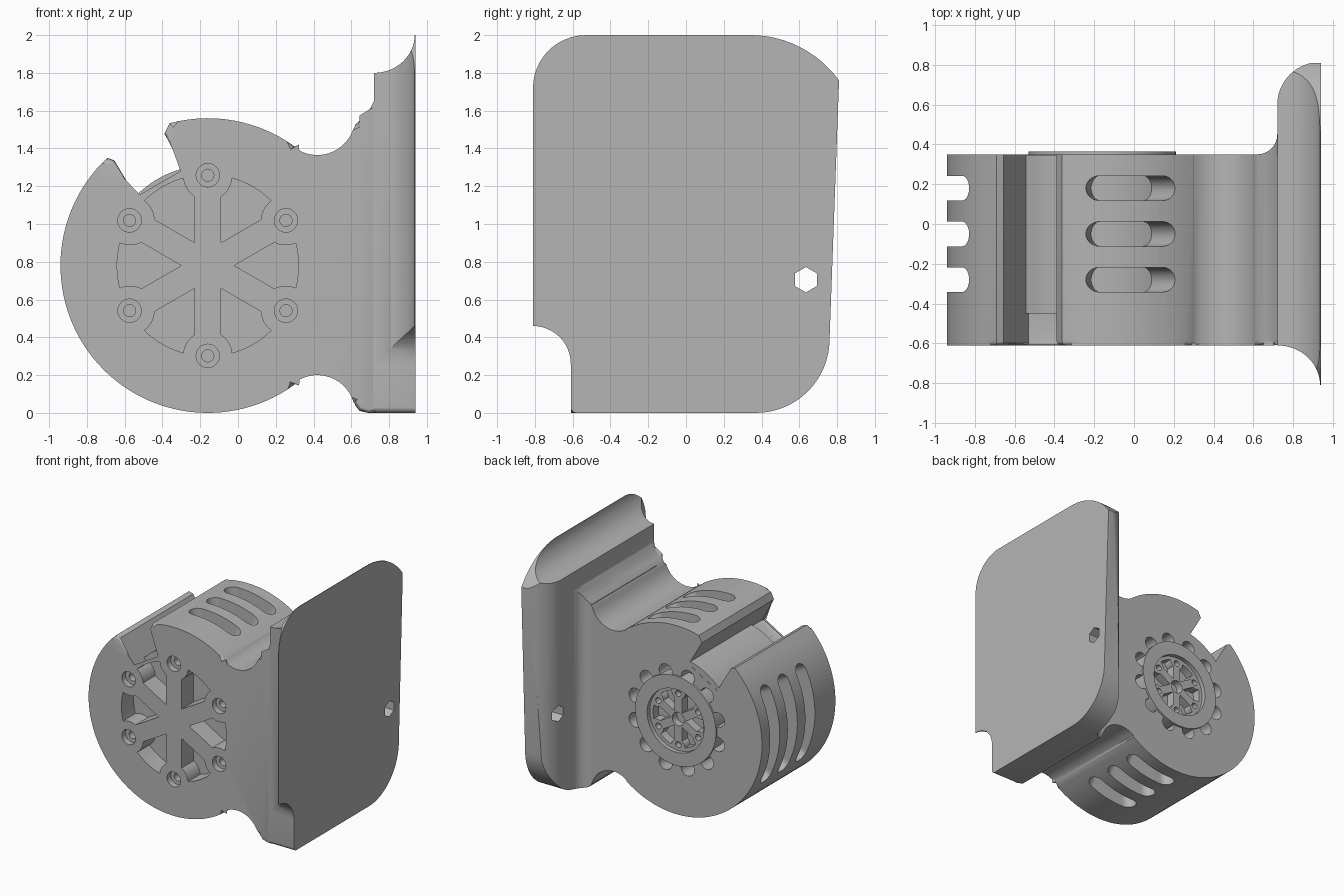
import bpy, bmesh
from math import sin, cos, radians, pi
from mathutils import Vector

cube = bpy.data.objects.get("Cube")
if cube:
    bpy.data.objects.remove(cube, do_unlink=True)

CX, CZ = -0.16, 0.78          # axis of the round housing
FRONT, BACK, INNER = -0.61, 0.35, -0.45

grey = bpy.data.materials.new("plain_grey")
grey.use_nodes = True
grey.diffuse_color = (0.46, 0.46, 0.46, 1)
grey.node_tree.nodes["Principled BSDF"].inputs["Base Color"].default_value = (0.46, 0.46, 0.46, 1)


def arc(cx, cy, r, a0, a1, n=12, ry=None):
    """Points along a circular or elliptical arc, angles in degrees."""
    ry = r if ry is None else ry
    angles = [radians(a0 + (a1 - a0) * i / n) for i in range(n + 1)]
    return [(cx + r * cos(a), cy + ry * sin(a)) for a in angles]


def circle(cx, cy, r, n=32):
    return arc(cx, cy, r, 0, 360 * (n - 1) / n, n - 1)


def prism(bm, outline, axis, a, b):
    """Extrude a 2D outline along an axis between a and b."""
    place = {"x": lambda u, v, w: (w, u, v),
             "y": lambda u, v, w: (u, w, v),
             "z": lambda u, v, w: (u, v, w)}[axis]
    low = [bm.verts.new(place(u, v, a)) for u, v in outline]
    high = [bm.verts.new(place(u, v, b)) for u, v in outline]
    bm.faces.new(low)
    bm.faces.new(high[::-1])
    n = len(outline)
    for i in range(n):
        j = (i + 1) % n
        bm.faces.new((low[i], high[i], high[j], low[j]))


def finish(bm, name):
    bmesh.ops.recalc_face_normals(bm, faces=bm.faces)
    mesh = bpy.data.meshes.new(name)
    bm.to_mesh(mesh)
    bm.free()
    mesh.materials.append(grey)
    obj = bpy.data.objects.new(name, mesh)
    bpy.context.collection.objects.link(obj)
    return obj


def solid(name, *parts):
    bm = bmesh.new()
    for part in parts:
        prism(bm, *part)
    return finish(bm, name)


def combine(obj, other, operation):
    """Apply a boolean and discard the helper."""
    mod = obj.modifiers.new("combine", "BOOLEAN")
    mod.operation, mod.solver, mod.object = operation, "EXACT", other
    bpy.context.view_layer.update()
    deps = bpy.context.evaluated_depsgraph_get()
    mesh = bpy.data.meshes.new_from_object(obj.evaluated_get(deps))
    obj.modifiers.clear()
    obj.data = mesh
    bpy.data.objects.remove(other, do_unlink=True)


def polar(r, deg):
    return CX + r * cos(radians(deg)), CZ + r * sin(radians(deg))


def spoke_windows(scale):
    """Six windows between spokes, scooped around the screw bosses."""
    half = [(0.14, 0)]
    spoke = radians(30)
    for u, v in arc(0.475, 0, 0.13, 212.6, 264.4, 8):
        half.append((u * cos(spoke) - v * sin(spoke), u * sin(spoke) + v * cos(spoke)))
    rim = arc(0, 0, 0.48, 14.4, -14.4, 8)[1:-1]
    shape = half + rim + [(u, -v) for u, v in half[:0:-1]]
    for k in range(6):
        c, s = cos(k * pi / 3), sin(k * pi / 3)
        yield [(CX + scale * (u * c - v * s), CZ + scale * (u * s + v * c)) for u, v in shape]


def vent(bm, y, a0, a1, half=0.062, steps=32):
    """Round-ended slot wrapped around the housing."""
    rings = []
    end = math_end = half / 0.7
    start, stop = radians(a0), radians(a1)
    for i in range(steps + 1):
        t = (1 - cos(pi * i / steps)) / 2
        a = start + (stop - start) * t
        near = min(a - start, stop - a, end)
        h = max(0.004, half * (1 - (1 - near / end) ** 2) ** 0.5)
        rings.append([bm.verts.new((CX + r * cos(a), y + d, CZ + r * sin(a)))
                      for r, d in ((0.53, -h), (0.53, h), (0.86, h), (0.86, -h))])
    bm.faces.new(rings[0])
    bm.faces.new(rings[-1][::-1])
    for p, q in zip(rings, rings[1:]):
        for i in range(4):
            j = (i + 1) % 4
            bm.faces.new((p[i], q[i], q[j], p[j]))


# Housing: round body, open slot at the upper left and a waisted neck
def slot_point(side, r):
    out, along = Vector((-0.5, 0.866)), Vector((0.866, 0.5))
    return tuple(Vector((CX, CZ)) + along * side * 0.15 + out * r)


outline = [slot_point(-1, 0.48), slot_point(1, 0.48), slot_point(1, 0.72)]
outline += arc(CX, CZ, 0.78, 105, 54, 14)
outline += arc(0.42, 1.565, 0.2, 234, 340, 14)
outline += [(0.625, 1.53), (0.66, 1.555), (0.7, 1.61), (0.73, 1.67), (0.73, 0), (0.69, 0), (0.64, 0.015)]
outline += arc(0.42, 0, 0.2, 17, 126, 14)
outline += arc(CX, CZ, 0.78, -54, -227, 56)
outline.append(slot_point(-1, 0.73))

bm = bmesh.new()
prism(bm, outline, "y", FRONT, BACK)
rim = [e for e in bm.edges if all(abs(v.co.y - FRONT) < 1e-5 for v in e.verts)]
bmesh.ops.bevel(bm, geom=rim, offset=0.025, segments=3, profile=0.5, affect="EDGES")
housing = finish(bm, "housing")

# Drum seen inside the slot
combine(housing, solid("drum", (circle(CX, CZ, 0.53, 96), "y", INNER, BACK - 0.002)), "UNION")

# Cooling vents on the top, outer side and underside
bm = bmesh.new()
for y in (0.18, -0.05, -0.28):
    for a0, a1 in ((62, 96), (149, 211), (264, 298)):
        vent(bm, y, a0, a1)
combine(housing, finish(bm, "vent_cutter"), "DIFFERENCE")

# Front windows and screw holes
parts = [(w, "y", FRONT - 0.1, INNER) for w in spoke_windows(1)]
combine(housing, solid("window_cutter", *parts), "DIFFERENCE")
bosses = [polar(0.478, 30 + 60 * k) for k in range(6)]
for radius, depth in ((0.062, 0.05), (0.032, 0.14)):
    parts = [(circle(x, z, radius, 24), "y", FRONT - 0.1, FRONT + depth) for x, z in bosses]
    combine(housing, solid("screw_cutter", *parts), "DIFFERENCE")

# Scalloped pockets around the rear ring
parts = [(circle(*polar(0.39, 15 + 30 * k), 0.06, 24), "y", BACK - 0.2, BACK + 0.1) for k in range(12)]
combine(housing, solid("scallop_cutter", *parts), "DIFFERENCE")

# Rear ring and recessed hub
combine(housing, solid("ring", (circle(CX, CZ, 0.37, 72), "y", BACK - 0.1, BACK + 0.015)), "UNION")
combine(housing, solid("recess", (circle(CX, CZ, 0.26, 64), "y", BACK - 0.02, BACK + 0.1)), "DIFFERENCE")
parts = [(w, "y", BACK - 0.09, BACK + 0.1) for w in spoke_windows(0.48)]
parts += [(circle(*polar(0.21, 30 + 60 * k), 0.025, 16), "y", BACK - 0.07, BACK + 0.1) for k in range(6)]
parts.append((circle(CX, CZ, 0.055), "y", BACK - 0.08, BACK + 0.1))
combine(housing, solid("hub_cutter", *parts), "DIFFERENCE")

# Mounting plate: three crossed profiles intersected
X0, X1 = 0.72, 0.94
side = arc(-0.53, 1.72, 0.28, 180, 90) + arc(0.34, 1.42, 0.58, 90, 36)
side += [(0.81, 1.75)] + arc(0.37, 0.39, 0.39, 0, -90, 16)
side += arc(-0.58, 0.03, 0.03, 270, 180, 4) + arc(-0.81, 0.26, 0.2, 0, 90)
flare = [(0.62, 0.04), (0.645, 0.01), (0.69, 0), (X1, 0), (X1, 2)]
flare += arc(X0, 2, X1 - X0 - 0.005, 0, -90, 16, 0.2)
flare += [(X0, 1.65), (0.7, 1.61), (0.66, 1.555), (0.62, 1.525)]
plan = [(0.62, -0.5), (0.71, -0.605)] + arc(X0, -0.81, X1 - X0 - 0.005, 90, 0, 16, 0.2)
plan += [(X1, -0.81), (X1, 0.815)] + arc(X1, 0.6, X1 - X0, 90, 180, 16, 0.215)
plan += arc(0.62, 0.45, 0.1, 0, -90, 8) + [(0.62, 0.3)]

plate = solid("mounting_plate", (side, "x", 0.5, X1))
combine(plate, solid("flare_profile", (flare, "y", -1, 1)), "INTERSECT")
combine(plate, solid("plan_profile", (plan, "z", -0.5, 2.5)), "INTERSECT")
hexagon = [(0.635 + 0.067 * sin(k * pi / 3), 0.705 + 0.067 * cos(k * pi / 3)) for k in range(6)]
combine(plate, solid("hex_cutter", (hexagon, "x", 0.5, 1.2)), "DIFFERENCE")

# Smooth the curved faces and keep the edges sharp
for obj in (housing, plate):
    bpy.ops.object.select_all(action="DESELECT")
    obj.select_set(True)
    bpy.context.view_layer.objects.active = obj
    bpy.ops.object.shade_smooth_by_angle(angle=radians(28))
